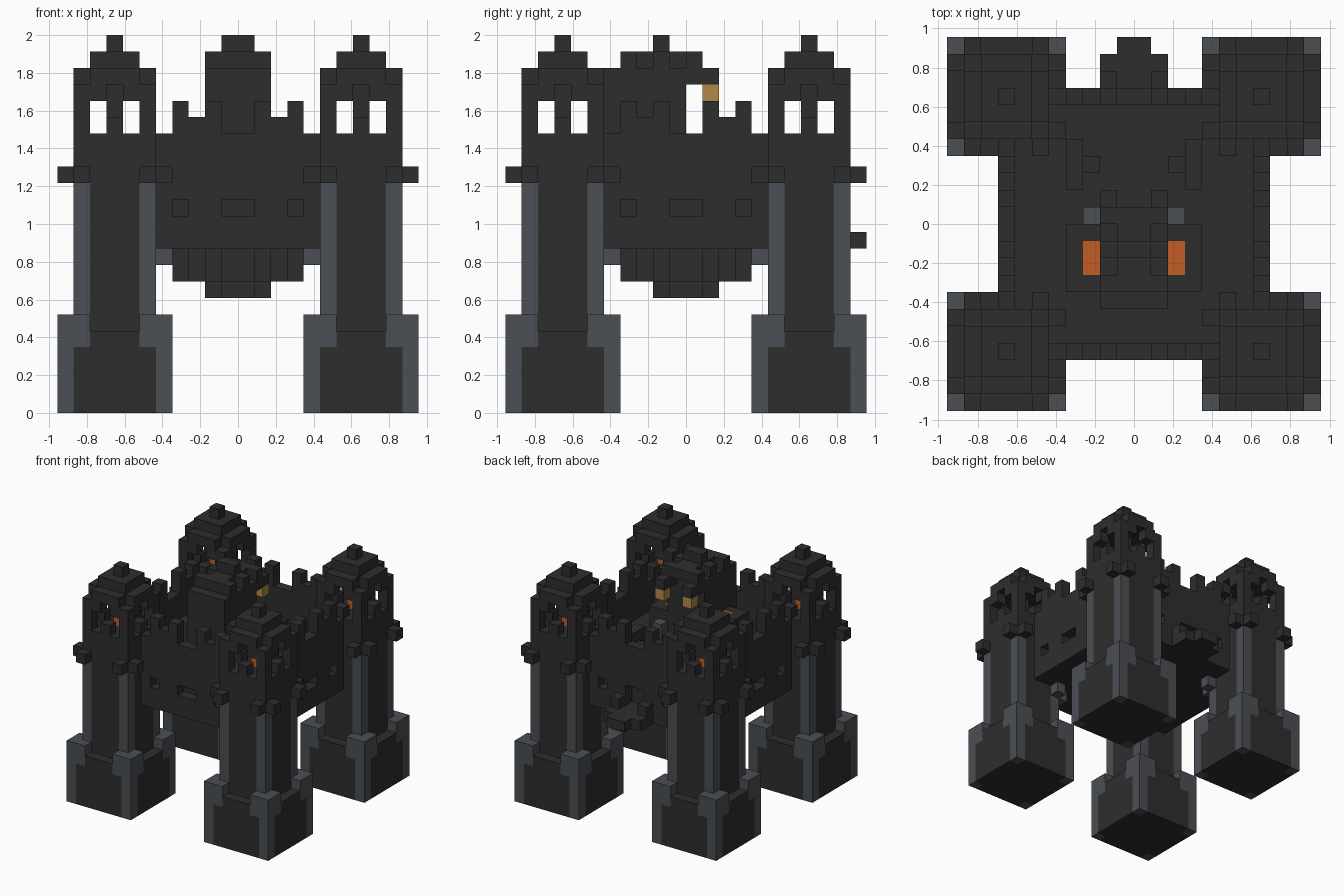
import bpy
import bmesh
from mathutils import Vector

cube = bpy.data.objects.get("Cube")
if cube:
    bpy.data.objects.remove(cube)

U = 2 / 23  # edge of one block


def make_material(name, rgb):
    m = bpy.data.materials.new(name)
    m.use_nodes = True
    m.diffuse_color = (*rgb, 1)
    bsdf = next(n for n in m.node_tree.nodes if n.type == 'BSDF_PRINCIPLED')
    bsdf.inputs["Base Color"].default_value = (*rgb, 1)
    bsdf.inputs["Roughness"].default_value = 0.9
    return m


MATS = [make_material("dark stone", (0.027, 0.027, 0.027)),
        make_material("grey stone", (0.069, 0.077, 0.088)),
        make_material("ember orange", (0.54, 0.11, 0.018)),
        make_material("lantern gold", (0.45, 0.25, 0.07))]
DARK, GREY, EMBER, GOLD = range(4)


def fill(cells, x, y, z, mat=DARK):
    """Add a box of blocks; each range is (start, end)."""
    for i in range(*x):
        for j in range(*y):
            for k in range(*z):
                cells[i, j, k] = mat


def fill_pair(cells, x, y, z, mat=DARK):
    """Add a box and its mirror image across x."""
    fill(cells, x, y, z, mat)
    fill(cells, (-x[1], -x[0]), y, z, mat)


def build(name, cells):
    """Turn a set of blocks into a mesh with only its outer faces."""
    bm = bmesh.new()
    verts = {}

    def vert(p):
        key = tuple(round(c) for c in p)
        if key not in verts:
            verts[key] = bm.verts.new(Vector(key) * U)
        return verts[key]

    for cell, mat in cells.items():
        base = Vector(cell)
        for axis in range(3):
            for side in (0, 1):
                n = Vector((0, 0, 0))
                n[axis] = 2 * side - 1
                if tuple(int(c) for c in base + n) in cells:
                    continue
                a, b = Vector((0, 0, 0)), Vector((0, 0, 0))
                a[(axis + 1) % 3] = 1
                b[(axis + 2) % 3] = 1
                o = base + (n if side else Vector((0, 0, 0)))
                ring = [o, o + a, o + a + b, o + b]
                if not side:
                    ring.reverse()
                face = bm.faces.new([vert(p) for p in ring])
                face.material_index = mat
    mesh = bpy.data.meshes.new(name)
    bm.to_mesh(mesh)
    bm.free()
    for m in MATS:
        mesh.materials.append(m)
    obj = bpy.data.objects.new(name, mesh)
    bpy.context.collection.objects.link(obj)
    return obj


def tower_cell(a, b, z):
    """Material of a corner tower block at offset a, b from its axis, or None."""
    lo, hi = sorted((abs(a), abs(b)))
    corner = (lo, hi)
    # wide foot with raised grey corners
    if z < 5:
        grey = corner == (3, 3) or (z == 4 and corner == (2, 3))
        return GREY if grey else DARK
    if z == 5 and hi == 3:
        return GREY if lo >= 2 else None
    # collar of blocks and the brackets below the hall
    if z == 14 and corner == (2, 3):
        return DARK
    if z == 9 and corner == (2, 3) and a < 0 and b < 0:
        return GREY
    if hi == 3:
        return None
    # shaft
    if z < 17:
        return GREY if corner == (2, 2) and z < 14 else DARK
    # lookout room with a fire and arched windows
    if z < 20:
        if hi == 0:
            return EMBER if z == 17 else DARK
        if hi < 2:
            return None
        if z == 17:
            return None if lo == 1 else DARK
        if z == 18:
            return DARK if lo == 2 else None
        return None if lo == 0 else DARK
    # stepped roof
    if z == 20:
        return None if corner == (2, 2) else DARK
    if z == 21:
        return DARK if hi < 2 else None
    return DARK if hi == 0 else None


# corner towers
for sx, side in ((-1, "right"), (1, "left")):
    for sy, end in ((-1, "front"), (1, "back")):
        cells = {}
        for a in range(-3, 4):
            for b in range(-3, 4):
                for z in range(23):
                    mat = tower_cell(a, b, z)
                    if mat is not None:
                        cells[round(sx * (7.5 + a) - .5), round(sy * (7.5 + b) - .5), z] = mat
        build(f"{end}_{side}_tower", cells)

# hall: solid floor, thin walls, windows and battlements
hall = {}
fill(hall, (-8, 8), (-8, 8), (10, 17))
for cell in list(hall):
    x, y, z = (c + .5 for c in cell)
    ax, ay = abs(x), abs(y)
    along, out = min(ax, ay), max(ax, ay)
    courtyard = out < 7 and z > 14
    window = out > 7 and 12 < z < 13 and (along < 1 or 3 < along < 4)
    door = y > 7 and ax < 1 and 11 < z < 13
    if courtyard or window or door or along > 5:
        del hall[cell]
for i in range(-5, 5):
    height = {3: 2, 2: 1, 1: 2}.get(int(abs(i + .5)), 0)
    for wall in (-8, 7):
        fill(hall, (i, i + 1), (wall, wall + 1), (17, 17 + height))
        fill(hall, (wall, wall + 1), (i, i + 1), (17, 17 + height))
build("hall", hall)

# tapering underside
under = {}
for j in range(-4, 4):
    w = 4 - int(abs(j + .5))
    fill(under, (-w, w), (j, j + 1), (8, 10))
for j in range(-2, 2):
    w = 2 - int(abs(j + .5))
    fill(under, (-w, w), (j, j + 1), (7, 8))
build("underside", under)

# landing outside the back door
landing = {}
fill(landing, (-2, 2), (8, 10), (10, 11))
fill(landing, (-1, 1), (10, 11), (10, 11))
fill_pair(landing, (1, 2), (8, 9), (11, 12))
build("back_landing", landing)

# keep with low wings holding embers
keep = {}
fill(keep, (-4, 4), (-4, 0), (14, 17))
fill_pair(keep, (2, 3), (-3, -1), (16, 17), EMBER)
fill(keep, (-2, 2), (-5, 0), (14, 21))
fill(keep, (-1, 1), (-4, 1), (21, 22))
for j in (-4, -2, 0):
    fill_pair(keep, (1, 2), (j, j + 1), (21, 22))
fill(keep, (-1, 1), (-2, -1), (22, 23))
fill_pair(keep, (2, 3), (0, 1), (14, 16), GREY)
build("keep", keep)

# lanterns hanging from brackets
lanterns = {}
fill_pair(lanterns, (1, 2), (0, 2), (20, 21))
fill_pair(lanterns, (1, 2), (1, 2), (19, 20), GOLD)
build("lanterns", lanterns)

# low courtyard walls
benches = {}
fill_pair(benches, (3, 4), (2, 5), (14, 16))
fill_pair(benches, (2, 3), (3, 4), (14, 15))
build("courtyard_walls", benches)
